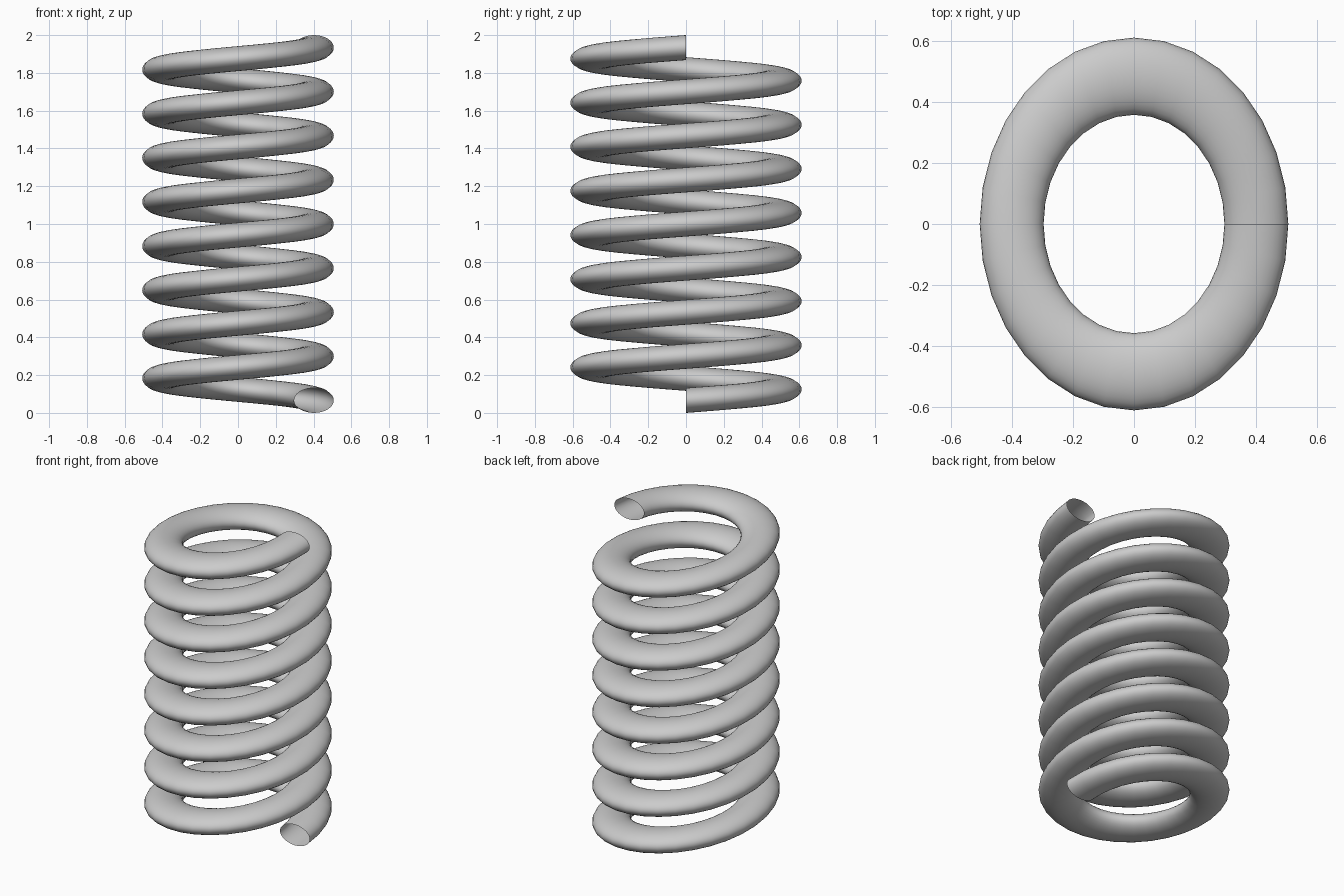
import bpy
import bmesh
from math import cos, sin, tau

if "Cube" in bpy.data.objects:
    bpy.data.objects.remove(bpy.data.objects["Cube"])

TURNS, STEPS, SIDES = 8, 32, 32      # coils, segments per coil, wire sides
RX, RY = 0.402, 0.4855               # coil radii (oval coil)
WIRE, WIRE_Z = 0.105, 0.066          # wire half-width and half-height
STRETCH = RY / RX
PITCH = (2 - 2 * WIRE_Z) / TURNS

bm = bmesh.new()

# Sweep an upright oval section around the rising helix
rings = []
for i in range(TURNS * STEPS + 1):
    t = tau * i / STEPS
    z = WIRE_Z + PITCH * i / STEPS
    ring = []
    for j in range(SIDES):
        a = tau * j / SIDES
        r = RX + WIRE * cos(a)
        ring.append(bm.verts.new((r * cos(t), r * sin(t) * STRETCH, z + WIRE_Z * sin(a))))
    rings.append(ring)

# Skin between sections; the wire ends stay open
for r0, r1 in zip(rings, rings[1:]):
    for j in range(SIDES):
        k = (j + 1) % SIDES
        bm.faces.new((r0[j], r1[j], r1[k], r0[k])).smooth = True

mesh = bpy.data.meshes.new("coil_spring")
bm.to_mesh(mesh)
bm.free()
spring = bpy.data.objects.new("coil_spring", mesh)
bpy.context.collection.objects.link(spring)
